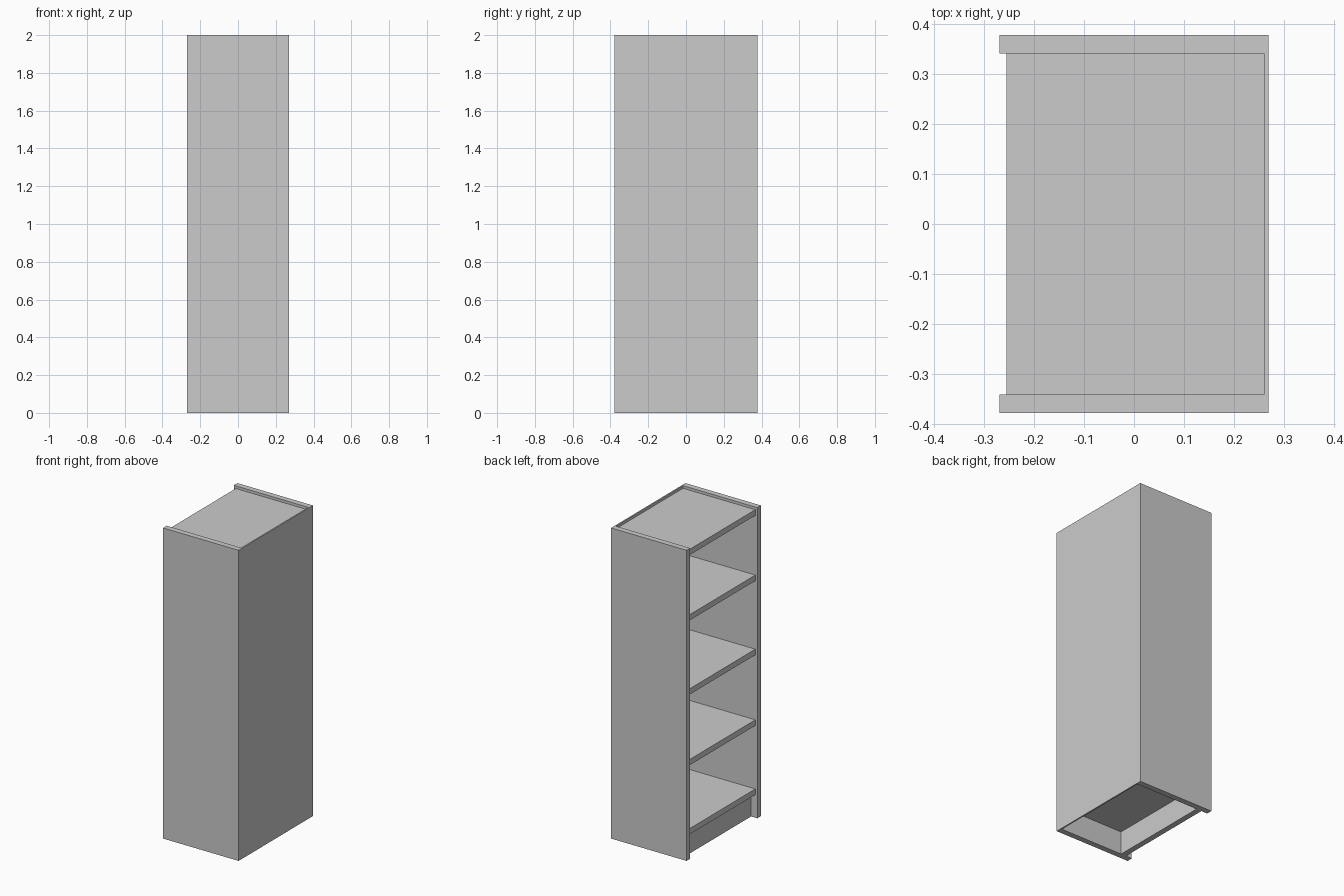
import bpy

if "Cube" in bpy.data.objects:
    bpy.data.objects.remove(bpy.data.objects["Cube"])

W, D, T = 0.269, 0.378, 0.037   # half width, half depth, board thickness
INNER = D - T                   # inner face of the side boards
BACK_IN = 0.26                  # inner face of the thin back panel


def board(name, x, y, z):
    """Box spanning the given (min, max) ranges."""
    bpy.ops.mesh.primitive_cube_add(
        size=1, location=[(r[0] + r[1]) / 2 for r in (x, y, z)])
    ob = bpy.context.object
    ob.name = name
    ob.scale = [r[1] - r[0] for r in (x, y, z)]
    bpy.ops.object.transform_apply(location=False, rotation=False, scale=True)
    return ob


# Two full-height side boards
board("side_board_front", (-W, W), (-D, -INNER), (0, 2))
board("side_board_rear", (-W, W), (INNER, D), (0, 2))

# Thin back panel closing the +x side
board("back_panel", (BACK_IN, W), (-INNER, INNER), (0, 2))

# Shelves, bottom to top, open towards -x
for i, top in enumerate((0.185, 0.63, 1.085, 1.562, 1.983)):
    board(f"shelf_{i + 1}", (-0.255, BACK_IN), (-INNER, INNER), (top - T, top))

# Recessed kick board under the lowest shelf
board("kick_board", (-0.225, -0.188), (-INNER, INNER), (0, 0.185 - T))
